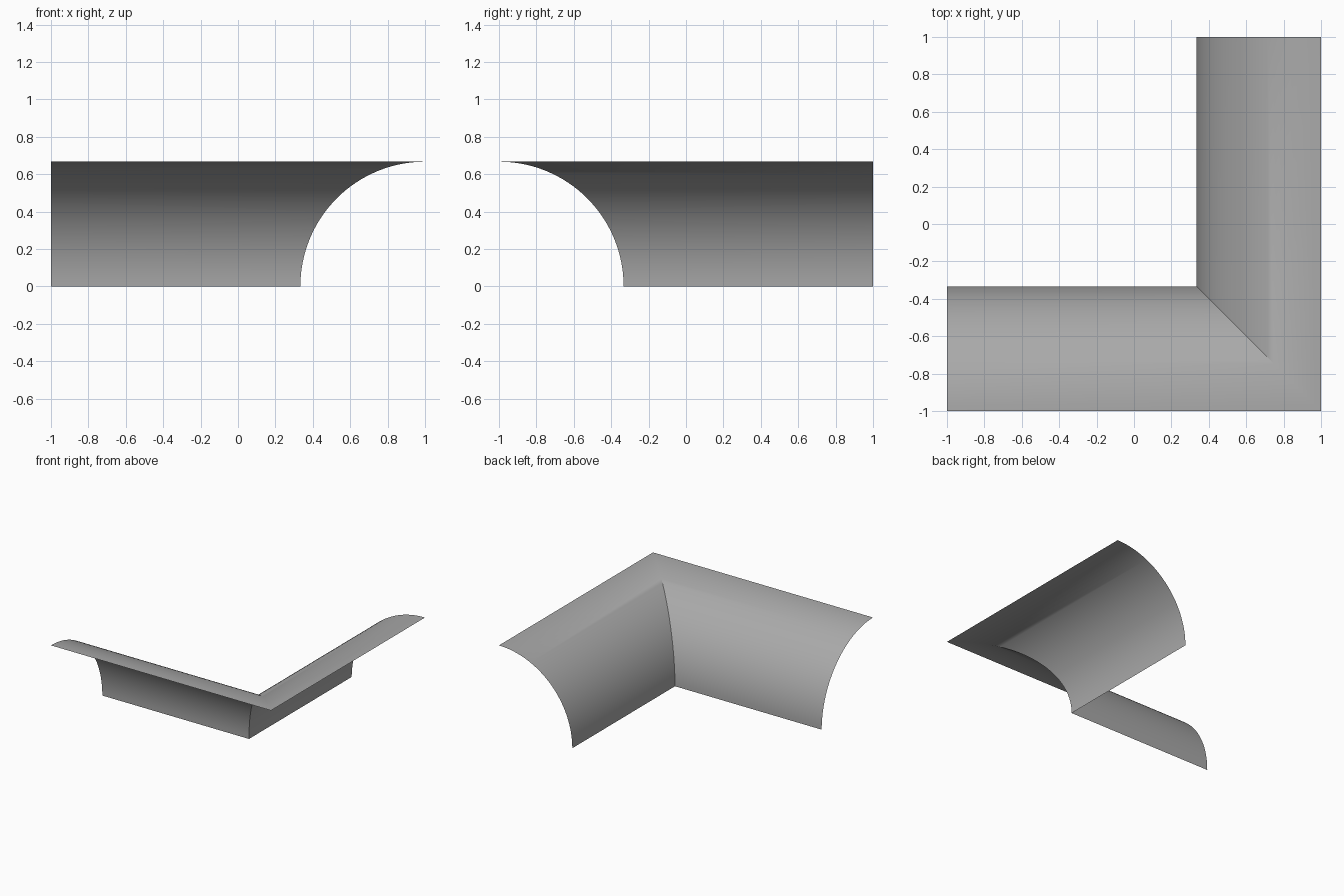
import bpy
import bmesh
from math import sin, cos, pi

cube = bpy.data.objects.get("Cube")
if cube:
    bpy.data.objects.remove(cube, do_unlink=True)

RADIUS = 2 / 3
STEPS = 32

# Plain grey material
grey = bpy.data.materials.new("plain grey")
grey.use_nodes = True
colour = (0.4, 0.4, 0.4, 1)
grey.diffuse_color = colour
grey.node_tree.nodes["Principled BSDF"].inputs["Base Color"].default_value = colour

# Quarter-round sheet: each row runs from the side end, through the mitre, to the back end
bm = bmesh.new()
rows = []
for i in range(STEPS + 1):
    angle = i / STEPS * pi / 2
    inset = 1 - RADIUS * cos(angle)
    z = RADIUS * sin(angle)
    path = [(-1, -inset, z), (inset, -inset, z), (inset, 1, z)]
    rows.append([bm.verts.new(p) for p in path])

for low, high in zip(rows, rows[1:]):
    for j in range(2):
        bm.faces.new((low[j + 1], low[j], high[j], high[j + 1]))

mesh = bpy.data.meshes.new("curved_corner_sheet")
bm.to_mesh(mesh)
bm.free()
mesh.materials.append(grey)
sheet = bpy.data.objects.new("curved_corner_sheet", mesh)
bpy.context.collection.objects.link(sheet)

# Smooth along the curve, crisp along the mitre
bpy.ops.object.select_all(action="DESELECT")
sheet.select_set(True)
bpy.context.view_layer.objects.active = sheet
bpy.ops.object.shade_smooth_by_angle(angle=pi / 6)
